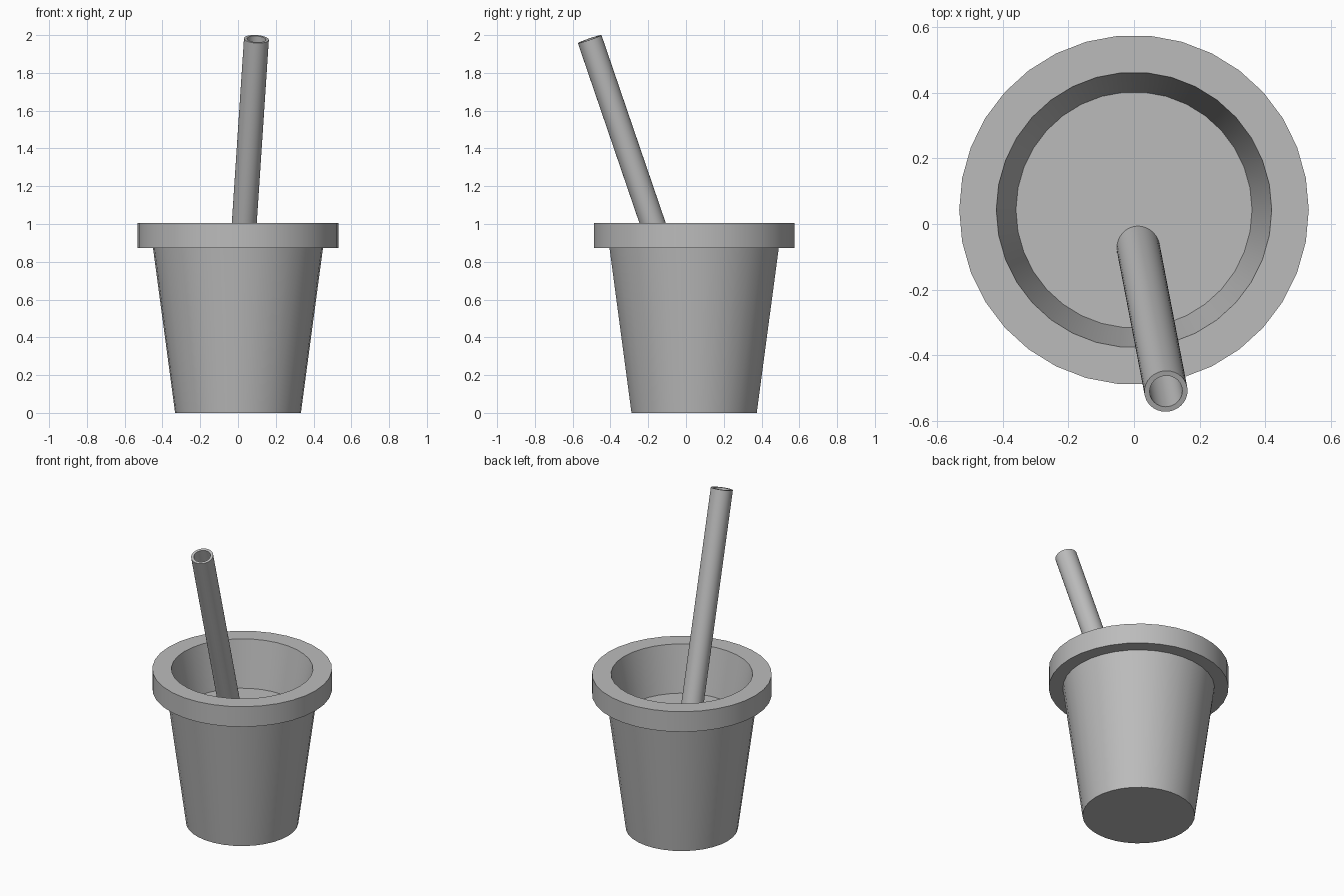
import bpy, bmesh, math
from mathutils import Vector

cube = bpy.data.objects.get("Cube")
if cube:
    bpy.data.objects.remove(cube, do_unlink=True)

# Single plain grey
GREY = (0.5, 0.5, 0.5, 1.0)
grey = bpy.data.materials.new("plain_grey")
grey.use_nodes = True
grey.diffuse_color = GREY
grey.node_tree.nodes["Principled BSDF"].inputs["Base Color"].default_value = GREY


def lathe(name, profile, sides, closed=False):
    """Spin an (r, z) profile around the z axis."""
    bm = bmesh.new()
    verts = [bm.verts.new((r, 0, z)) for r, z in profile]
    pairs = list(zip(verts, verts[1:]))
    if closed:
        pairs.append((verts[-1], verts[0]))
    edges = [bm.edges.new(p) for p in pairs]
    bmesh.ops.spin(bm, geom=verts + edges, cent=(0, 0, 0), axis=(0, 0, 1),
                   angle=math.tau, steps=sides, use_merge=False)
    bmesh.ops.remove_doubles(bm, verts=bm.verts, dist=1e-4)
    bmesh.ops.recalc_face_normals(bm, faces=bm.faces)
    mesh = bpy.data.meshes.new(name)
    bm.to_mesh(mesh)
    bm.free()
    mesh.materials.append(grey)
    obj = bpy.data.objects.new(name, mesh)
    bpy.context.collection.objects.link(obj)
    bpy.ops.object.select_all(action='DESELECT')
    obj.select_set(True)
    bpy.context.view_layer.objects.active = obj
    bpy.ops.object.shade_smooth_by_angle(angle=math.radians(30))
    return obj


CUP_Y = 0.043
DRINK_Z = 0.71

# Tapered cup with thick overhanging rim, filled up to the drink level
cup = lathe("cup", [(0, 0), (0.333, 0), (0.45, 0.873), (0.533, 0.873),
                    (0.533, 1.005), (0.42, 1.005), (0.36, DRINK_Z),
                    (0, DRINK_Z)], 34)
cup.location.y = CUP_Y

# Leaning hollow straw, its foot sunk below the drink
top = Vector((0.0975, -0.51, 1.979))
lean = Vector((0.066, -0.342, 1)).normalized()
length = 1.42
straw = lathe("straw", [(0.066, 0), (0.066, length), (0.05, length), (0.05, 0)],
              32, closed=True)
straw.location = top - lean * length
straw.rotation_mode = 'QUATERNION'
straw.rotation_quaternion = lean.to_track_quat('Z', 'Y')
